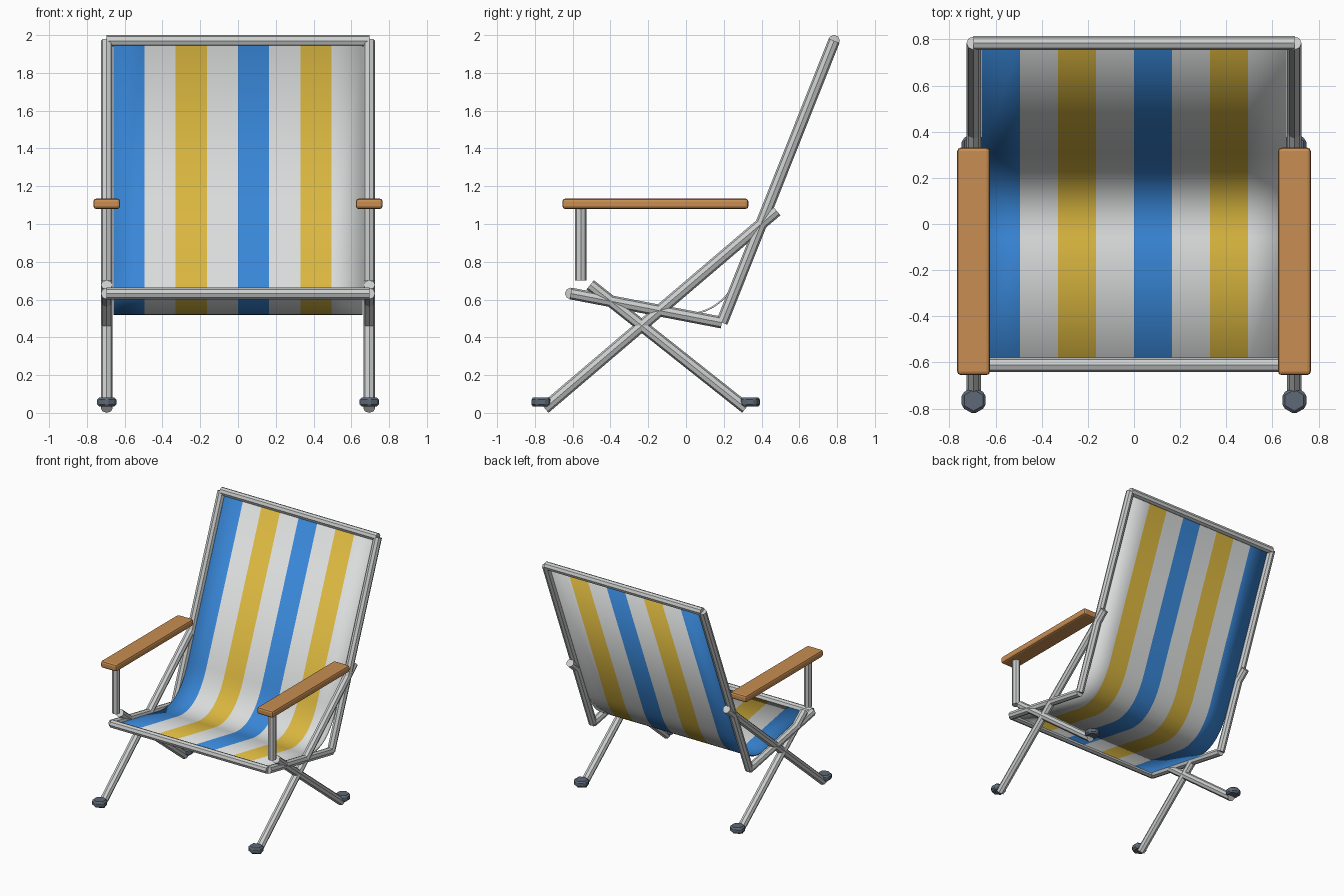
import bpy, bmesh, math
from mathutils import Vector

if "Cube" in bpy.data.objects:
    bpy.data.objects.remove(bpy.data.objects["Cube"])


def material(name, r, g, b):
    m = bpy.data.materials.new(name)
    m.diffuse_color = (r, g, b, 1)
    m.use_nodes = True
    m.node_tree.nodes["Principled BSDF"].inputs["Base Color"].default_value = m.diffuse_color
    return m


METAL = material("brushed metal", 0.60, 0.62, 0.61)
WOOD = material("warm wood", 0.58, 0.27, 0.085)
RUBBER = material("slate rubber", 0.11, 0.14, 0.18)
BLUE = material("blue cloth", 0.04, 0.24, 0.68)
WHITE = material("white cloth", 0.70, 0.72, 0.71)
YELLOW = material("yellow cloth", 0.70, 0.47, 0.05)

X = 0.695      # side frame offset
R = 0.031      # tube radius


def add_object(name, bm, *mats):
    me = bpy.data.meshes.new(name)
    bmesh.ops.recalc_face_normals(bm, faces=bm.faces)
    bm.to_mesh(me)
    bm.free()
    for m in mats:
        me.materials.append(m)
    ob = bpy.data.objects.new(name, me)
    bpy.context.collection.objects.link(ob)
    return ob


def bevel(ob, width, segments):
    mod = ob.modifiers.new("Bevel", 'BEVEL')
    mod.width, mod.segments = width, segments
    mod.limit_method = 'ANGLE'


def tube(name, a, b, radius=R, sides=8, mat=METAL):
    a, b = Vector(a), Vector(b)
    bm = bmesh.new()
    bmesh.ops.create_cone(bm, cap_ends=True, segments=sides, radius1=radius,
                          radius2=radius, depth=(b - a).length)
    ob = add_object(name, bm, mat)
    ob.location = (a + b) / 2
    ob.rotation_euler = (b - a).to_track_quat('Z', 'Y').to_euler()
    return ob


# Side frames, crossed legs, feet and armrests, on both sides
FRONT, CORNER, TOP = (-0.61, 0.632), (0.19, 0.478), (0.784, 1.97)
SIDE_TUBES = {
    "back_tube": (CORNER, TOP),
    "seat_tube": (FRONT, CORNER),
    "front_leg": ((-0.748, 0.024), (0.48, 1.07)),
    "rear_leg": ((-0.507, 0.678), (0.317, 0.025)),
    "arm_post": ((-0.557, 0.70), (-0.557, 1.10)),
}
for side, s in (("left", -1), ("right", 1)):
    for part, (p, q) in SIDE_TUBES.items():
        tube(f"{part}_{side}", (s * X, *p), (s * X, *q))

    for part, y in (("front_foot", -0.764), ("rear_foot", 0.337)):
        foot = tube(f"{part}_{side}", (s * X, y, 0.033), (s * X, y, 0.082),
                    0.06, 6, RUBBER)
        bevel(foot, 0.012, 1)

    bm = bmesh.new()
    bmesh.ops.create_cube(bm, size=1)
    bmesh.ops.scale(bm, vec=(0.142, 0.985, 0.055), verts=bm.verts)
    arm = add_object(f"armrest_{side}", bm, WOOD)
    arm.location = (s * X, -0.162, 1.107)
    bevel(arm, 0.015, 2)

# Cross bars
tube("top_bar", (-X, *TOP), (X, *TOP))
tube("front_bar", (-X, *FRONT), (X, *FRONT))

# Sling cloth: straight runs joined by a rounded sag, striped across the width
A, C, B = Vector((-0.06, 0.529)), Vector((0.19, 0.485)), Vector((0.31, 0.785))
N = 16
curve = [A * (1 - t) ** 2 + C * 2 * t * (1 - t) + B * t * t
         for t in (i / N for i in range(N + 1))]
profile = [Vector(FRONT)] + curve + [Vector(TOP)]
STRIPES, HALF = 8, 0.66
bm = bmesh.new()
rows = [[bm.verts.new((-HALF + 2 * HALF * i / STRIPES, p.x, p.y))
         for i in range(STRIPES + 1)] for p in profile]
for r0, r1 in zip(rows, rows[1:]):
    for i in range(STRIPES):
        f = bm.faces.new((r0[i], r0[i + 1], r1[i + 1], r1[i]))
        f.material_index = (0, 1, 2, 1)[i % 4]
        f.smooth = True
cloth = add_object("sling_cloth", bm, BLUE, WHITE, YELLOW)
mod = cloth.modifiers.new("Thickness", 'SOLIDIFY')
mod.thickness, mod.offset = 0.009, 0
bpy.context.view_layer.objects.active = cloth
cloth.select_set(True)
bpy.ops.object.shade_smooth_by_angle(angle=math.radians(35))
